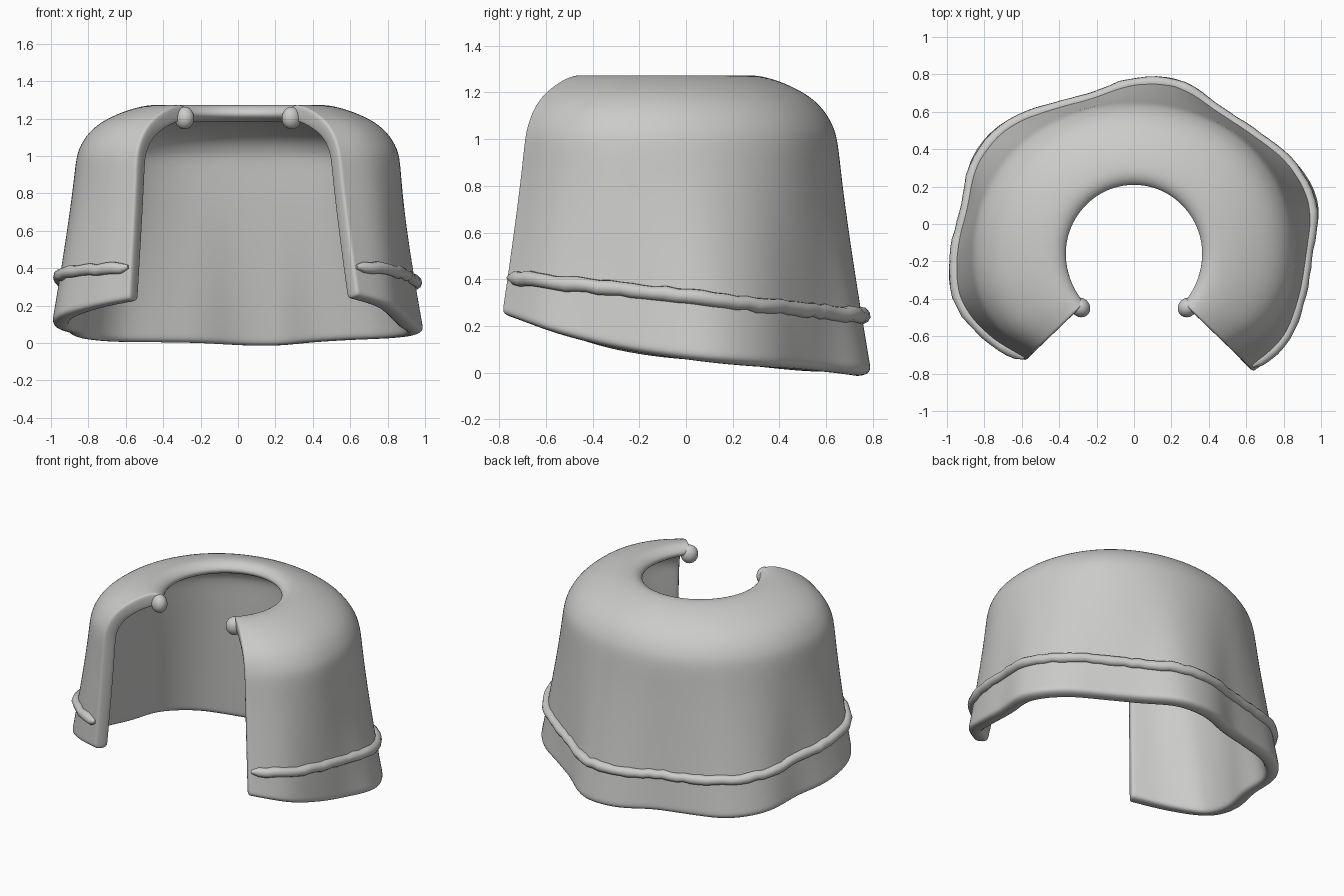
import bpy, bmesh, math, random
from mathutils import Vector

random.seed(4)
if "Cube" in bpy.data.objects:
    bpy.data.objects.remove(bpy.data.objects["Cube"])

grey = bpy.data.materials.new("light_grey")
grey.use_nodes = True
grey.diffuse_color = (0.6, 0.6, 0.59, 1)
grey.node_tree.nodes["Principled BSDF"].inputs["Base Color"].default_value = (0.6, 0.6, 0.59, 1)

CY = -0.16                    # neck axis
START, END = -45, 225         # opening faces the front
HEM = [.90, .95, .935, .95, 1.03, 1.0, .92, .905, .97, .945, .88, .915, 1.0, 1.015,
       .955, .99, 1.005, .91, .815]
SHOULDER = [.76, .83, .865, .865, .865, .86, .85, .83, .815, .81]
SHOULDER += SHOULDER[-2::-1]
NECK = 0.40


def sample(values, angle):
    """Smooth interpolation of values spaced evenly over the opening."""
    f = (angle - START) / (END - START) * (len(values) - 1)
    i = max(0, min(int(f), len(values) - 2))
    t = f - i
    a, b, c, d = (values[max(0, min(k, len(values) - 1))] for k in range(i - 1, i + 3))
    return b + 0.5 * t * (c - a + t * (2*a - 5*b + 4*c - d + t * (3*(b - c) + d - a)))


def place(angle, r, z):
    a = math.radians(angle)
    return Vector((r * math.cos(a), CY + r * math.sin(a), z))


def hem_height(y):
    return 0.062 - 0.087 * y + (0.19 * y * y if y < 0 else 0)


def side_radius(angle, z):
    """Radius of the straight wall between shoulder and hem."""
    hem = sample(HEM, angle)
    low = hem_height(place(angle, hem, 0).y)
    t = max(0, (1 - z) / (1 - low))
    return sample(SHOULDER, angle) + (hem - sample(SHOULDER, angle)) * t ** 1.15


def column(angle):
    """Points from hem to neck at one angle."""
    low = hem_height(place(angle, sample(HEM, angle), 0).y)
    pts = []
    for t in (0, .05, .12, .25, .4, .55, .7, .85, 1):
        z = low + (1 - low) * t
        pts.append(place(angle, side_radius(angle, z), z))
    top = sample(SHOULDER, angle) - NECK
    for f, z in ((.95, 1.06), (.86, 1.125), (.72, 1.18), (.55, 1.22), (.35, 1.255),
                 (.15, 1.274), (.03, 1.272), (-.06, 1.25), (-.1, 1.21)):
        pts.append(place(angle, NECK + top * f, z))
    return pts


# Cape shell
bm = bmesh.new()
angles = [START, START + 1.5] + list(range(START + 5, END - 4, 5)) + [END - 1.5, END]
grid = [[bm.verts.new(p) for p in column(a)] for a in angles]
for c0, c1 in zip(grid, grid[1:]):
    for i in range(len(c0) - 1):
        bm.faces.new((c0[i], c1[i], c1[i + 1], c0[i + 1]))
mesh = bpy.data.meshes.new("cape_shell")
bm.to_mesh(mesh)
bm.free()
mesh.materials.append(grey)
shell = bpy.data.objects.new("cape_shell", mesh)
bpy.context.collection.objects.link(shell)
solid = shell.modifiers.new("thickness", "SOLIDIFY")
solid.thickness = 0.09
solid.offset = -1
sub = shell.modifiers.new("smooth", "SUBSURF")
sub.levels = sub.render_levels = 2
mesh.polygons.foreach_set("use_smooth", [True] * len(mesh.polygons))


def tube(name, points, radii, depth):
    curve = bpy.data.curves.new(name, "CURVE")
    curve.dimensions = "3D"
    curve.bevel_depth = depth
    curve.bevel_resolution = 3
    curve.use_fill_caps = True
    spline = curve.splines.new("POLY")
    spline.points.add(len(points) - 1)
    for sp, p, r in zip(spline.points, points, radii):
        sp.co = (*p, 1)
        sp.radius = r
    spline.use_smooth = True
    curve.materials.append(grey)
    obj = bpy.data.objects.new(name, curve)
    bpy.context.collection.objects.link(obj)


# Uneven piping around the lower edge
points, radii = [], []
a = START + 1.5
while a <= END - 1.5:
    y = place(a, side_radius(a, 0.33), 0).y
    z = 0.325 - 0.11 * y + random.uniform(-.005, .005)
    points.append(place(a, side_radius(a, z) + 0.002, z))
    edge = min(a - START - 1.5, END - 1.5 - a)
    radii.append(min(1, 0.35 + edge * 0.3) * random.uniform(.92, 1.08))
    a += 3
tube("hem_piping", points, radii, 0.032)

# Rolled collar ends beside the opening
for name, a in (("left_collar_end", START), ("right_collar_end", END)):
    bpy.ops.mesh.primitive_uv_sphere_add(segments=24, ring_count=16, radius=1,
                                         location=place(a, 0.405, 1.203))
    knob = bpy.context.object
    knob.name = name
    knob.scale = (0.05, 0.055, 0.06)
    knob.rotation_euler.z = math.radians(a)
    knob.data.materials.append(grey)
    bpy.ops.object.shade_smooth()
